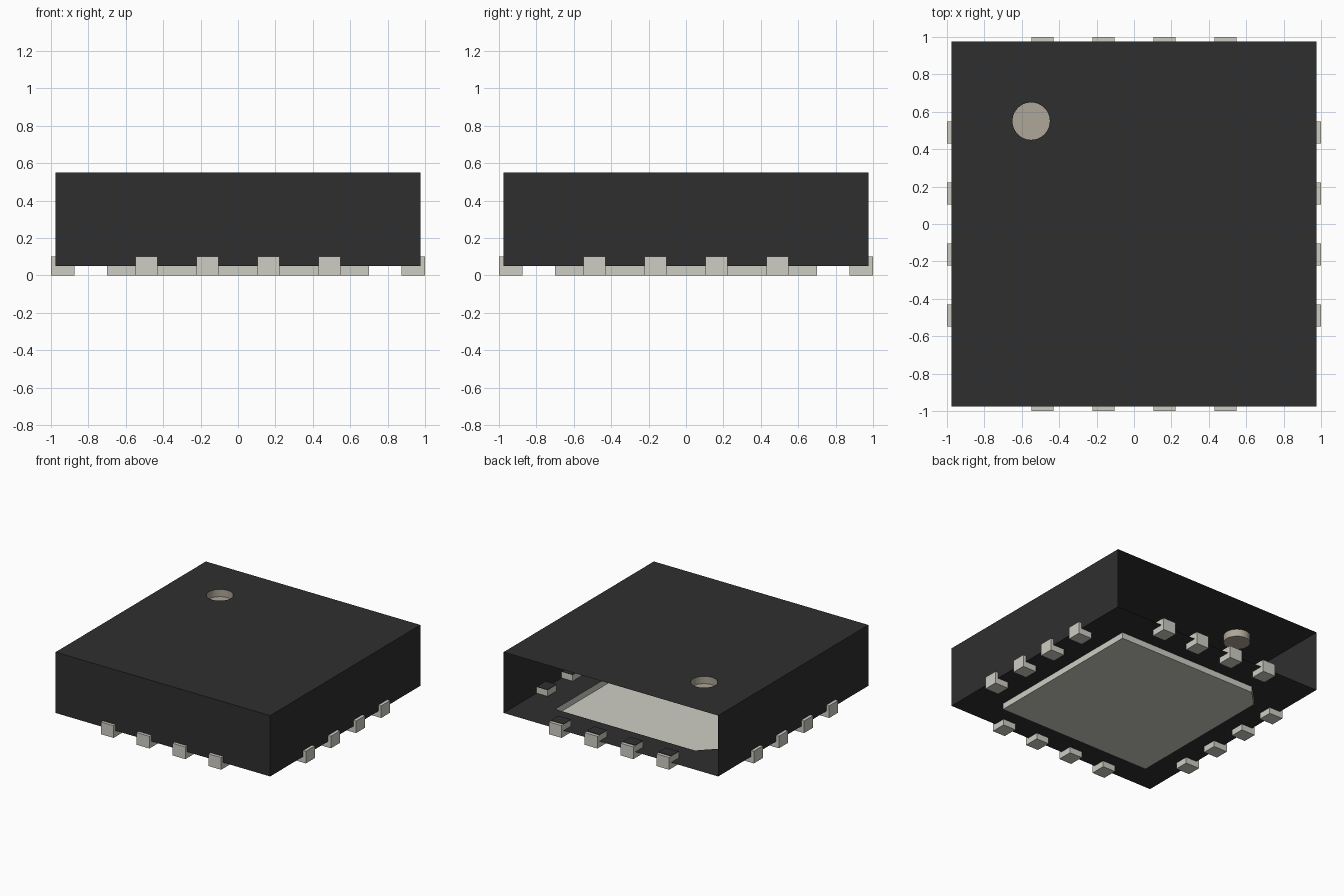
import bpy, bmesh, math
from mathutils import Vector

cube = bpy.data.objects.get("Cube")
if cube:
    bpy.data.objects.remove(cube, do_unlink=True)


def material(name, rgb):
    m = bpy.data.materials.new(name)
    m.use_nodes = True
    m.diffuse_color = (*rgb, 1)
    m.node_tree.nodes["Principled BSDF"].inputs["Base Color"].default_value = (*rgb, 1)
    return m


BLACK = material("black_plastic", (0.028, 0.028, 0.028))
METAL = material("grey_metal", (0.62, 0.61, 0.55))
BEIGE = material("beige_mark", (0.42, 0.385, 0.31))

HALF, BOTTOM, TOP = 0.975, 0.05, 0.55
PAD, CHAMFER = 0.7, 0.13
MARK = Vector((-0.55, 0.55))
MARK_R, MARK_DEPTH = 0.1, 0.06
LEAD_W, LEAD_IN, LEAD_H = 0.116, 0.875, 0.1

square = [(-HALF, -HALF), (HALF, -HALF), (HALF, HALF), (-HALF, HALF)]
pad_outline = [(-PAD, -PAD), (PAD, -PAD), (PAD, PAD),
               (CHAMFER - PAD, PAD), (-PAD, PAD - CHAMFER)]
mark_outline = [(MARK.x + MARK_R * math.cos(a), MARK.y + MARK_R * math.sin(a))
                for a in (2 * math.pi * i / 40 for i in range(40))]


def finish(bm, name, mat):
    mesh = bpy.data.meshes.new(name)
    bm.to_mesh(mesh)
    bm.free()
    mesh.materials.append(mat)
    ob = bpy.data.objects.new(name, mesh)
    bpy.context.scene.collection.objects.link(ob)
    return ob


def ring(bm, outline, z):
    return [bm.verts.new((x, y, z)) for x, y in outline]


def plate(bm, loops, z, up):
    """Flat plate between an outer outline and its holes."""
    edges = []
    for loop in loops:
        v = ring(bm, loop, z)
        edges += [bm.edges.new((v[i - 1], v[i])) for i in range(len(v))]
    made = bmesh.ops.triangle_fill(bm, edges=edges, use_beauty=True, normal=(0, 0, up))
    for f in made["geom"]:
        if isinstance(f, bmesh.types.BMFace):
            f.normal_update()
            if f.normal.z * up < 0:
                f.normal_flip()


def walls(bm, outline, z0, z1, skip=(), inward=False):
    low, high = ring(bm, outline, z0), ring(bm, outline, z1)
    n = len(outline)
    for i in range(n):
        if i not in skip:
            j = (i + 1) % n
            f = bm.faces.new((low[i], low[j], high[j], high[i]))
            if inward:
                f.normal_flip()


def box(bm, lo, hi):
    outline = [(lo[0], lo[1]), (hi[0], lo[1]), (hi[0], hi[1]), (lo[0], hi[1])]
    walls(bm, outline, lo[2], hi[2])
    bm.faces.new(ring(bm, outline, hi[2]))
    bm.faces.new(ring(bm, outline, lo[2])[::-1])


# Hollow housing, open at the back, with openings for the mark and the pad
bm = bmesh.new()
plate(bm, [square, mark_outline], TOP, 1)
plate(bm, [square, pad_outline], BOTTOM, -1)
walls(bm, square, BOTTOM, TOP, skip=(2,))
finish(bm, "housing", BLACK)

# Round recessed corner mark
bm = bmesh.new()
walls(bm, mark_outline, TOP - MARK_DEPTH, TOP, inward=True)
bm.faces.new(ring(bm, mark_outline, TOP - MARK_DEPTH))
mark = finish(bm, "corner_mark", BEIGE)

# Shallow central pad with one cut corner
bm = bmesh.new()
walls(bm, pad_outline, 0, BOTTOM)
bm.faces.new(ring(bm, pad_outline, 0)[::-1])
finish(bm, "central_pad", METAL)

# Four leads on each side, with thin dark covers inside the housing
for k, side in enumerate(("front", "left", "back", "right")):
    leads, covers = bmesh.new(), bmesh.new()
    for i in range(4):
        x = (i - 1.5) * 0.326
        a, b = x - LEAD_W / 2, x + LEAD_W / 2
        box(leads, (a, -1, 0), (b, -LEAD_IN, LEAD_H))
        box(covers, (a, 0.002 - HALF, LEAD_H), (b, -LEAD_IN, LEAD_H + 0.004))
    for ob in (finish(leads, side + "_leads", METAL),
               finish(covers, side + "_lead_covers", BLACK)):
        ob.rotation_euler.z = k * math.pi / 2
